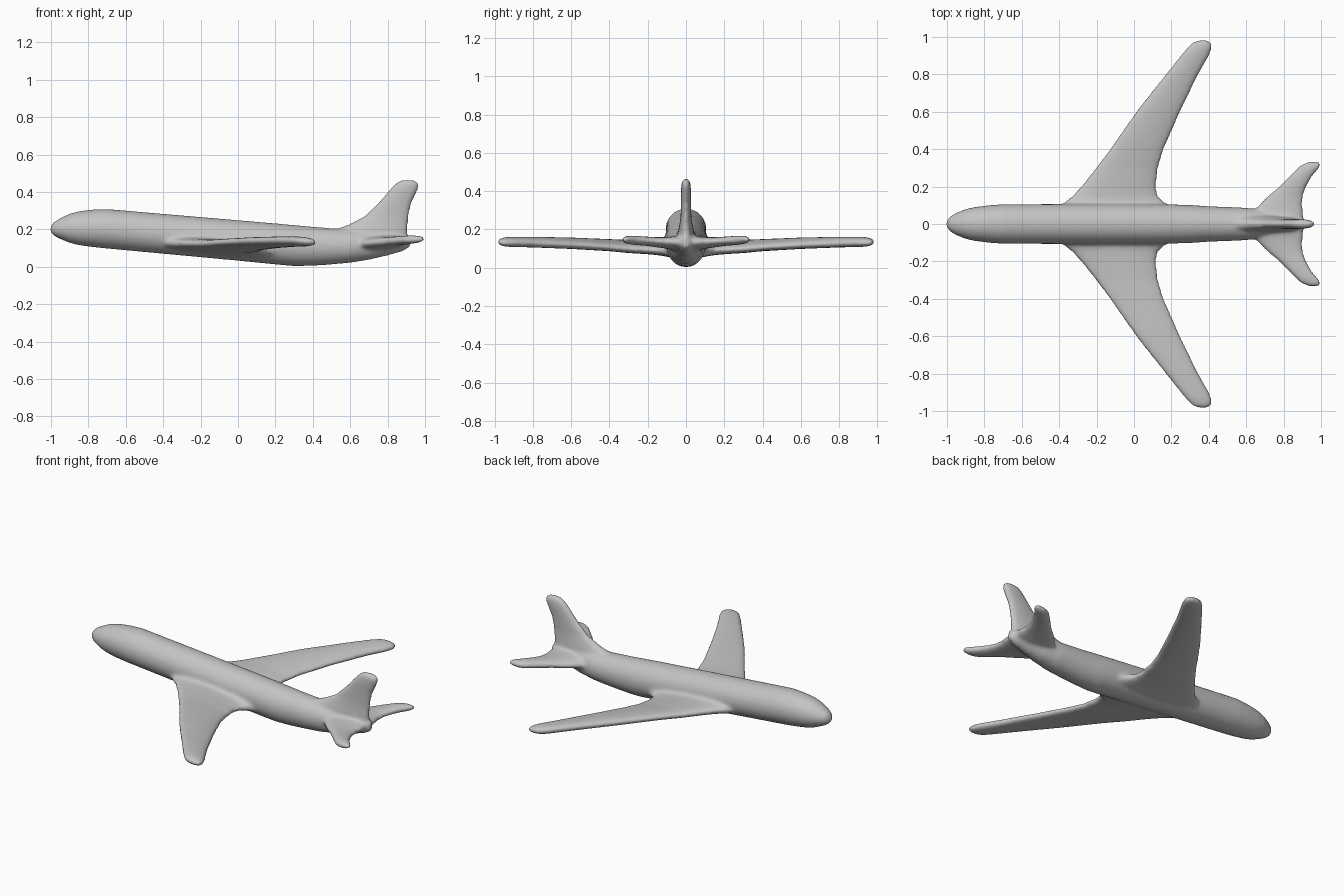
import bpy
import bmesh
import math
from mathutils import Vector

cube = bpy.data.objects.get("Cube")
if cube:
    bpy.data.objects.remove(cube, do_unlink=True)

SIDES = 32
bm = bmesh.new()


def loft(sections, fullness=1.0):
    """Skin closed oval rings; each section is (centre, half axis u, half axis v)."""
    rings = []
    for centre, u, v in sections:
        ring = []
        for i in range(SIDES):
            a = 2 * math.pi * i / SIDES
            s = math.copysign(abs(math.sin(a)) ** fullness, math.sin(a))
            ring.append(bm.verts.new(Vector(centre) + Vector(u) * math.cos(a) + Vector(v) * s))
        rings.append(ring)
    for a, b in zip(rings, rings[1:]):
        for i in range(SIDES):
            j = (i + 1) % SIDES
            bm.faces.new((a[i], a[j], b[j], b[i]))
    bm.faces.new(rings[0])
    bm.faces.new(rings[-1])


def flat_surface(stations, side, slope):
    """Wing-like part; each station is (y, leading x, trailing x, centre z, half thickness)."""
    loft([(((le + te) / 2, side * y, z),
           ((te - le) / 2, 0, slope * (te - le) / 2),
           (0, 0, t)) for y, le, te, z, t in stations], 0.8)


# Fuselage: x, bottom z, top z, half width
fuselage = [
    (-1.003, .185, .215, .015), (-.985, .165, .24, .04), (-.95, .148, .26, .06),
    (-.90, .127, .284, .080), (-.85, .115, .297, .091), (-.78, .105, .306, .100),
    (-.70, .097, .309, .106), (-.40, .069, .283, .107), (0, .032, .249, .107),
    (.20, .012, .232, .105), (.30, .003, .223, .102), (.40, .005, .214, .095),
    (.50, .012, .206, .091), (.60, .021, .199, .087), (.70, .037, .192, .073),
    (.80, .060, .186, .052), (.88, .082, .178, .038), (.92, .105, .160, .020),
]
loft([((x, 0, (lo + hi) / 2), (0, w, 0), (0, 0, (hi - lo) / 2)) for x, lo, hi, w in fuselage])

# Swept wings with a flared root
wing = [
    (.0, -.42, .22, .110, .050), (.09, -.41, .21, .108, .046),
    (.115, -.375, .165, .108, .041), (.15, -.33, .128, .108, .037),
    (.20, -.285, .118, .109, .034), (.30, -.205, .130, .111, .031),
    (.40, -.130, .160, .118, .029), (.60, .010, .248, .128, .028),
    (.80, .168, .345, .134, .027), (.90, .248, .402, .135, .026),
    (.945, .285, .420, .135, .024), (.970, .310, .415, .135, .018),
    (.982, .340, .395, .135, .010),
]

# Horizontal tail
tailplane = [
    (.0, .61, .905, .128, .040), (.06, .635, .905, .128, .036),
    (.10, .665, .900, .130, .030), (.15, .715, .903, .133, .026),
    (.20, .775, .922, .138, .024), (.25, .825, .950, .142, .024),
    (.29, .865, .982, .145, .023), (.315, .890, 1.003, .146, .020),
    (.333, .930, .990, .146, .011),
]
for side in (1, -1):
    flat_surface(wing, side, -.08)
    flat_surface(tailplane, side, .05)

# Upright fin: z, leading x, trailing x, half thickness
fin = [
    (.14, .50, .905, .045), (.20, .52, .908, .040), (.225, .59, .909, .034),
    (.27, .675, .912, .028), (.34, .748, .928, .026), (.40, .800, .957, .026),
    (.435, .832, .970, .025), (.452, .850, .962, .020), (.465, .875, .940, .010),
]
loft([(((le + te) / 2, 0, z), ((te - le) / 2, 0, 0), (0, t, 0)) for z, le, te, t in fin], 0.8)

bmesh.ops.recalc_face_normals(bm, faces=bm.faces)
mesh = bpy.data.meshes.new("airplane_body")
bm.to_mesh(mesh)
bm.free()
plane = bpy.data.objects.new("airplane_body", mesh)
bpy.context.collection.objects.link(plane)

# Single plain grey finish
grey = bpy.data.materials.new("plain_grey")
grey.use_nodes = True
colour = (.55, .55, .55, 1)
grey.diffuse_color = colour
grey.node_tree.nodes["Principled BSDF"].inputs["Base Color"].default_value = colour
mesh.materials.append(grey)

# Fuse the parts into one soft skin with blended joints
fuse = plane.modifiers.new("fuse", 'REMESH')
fuse.mode = 'VOXEL'
fuse.voxel_size = .01
fuse.use_smooth_shade = True
soften = plane.modifiers.new("soften", 'SMOOTH')
soften.factor = .5
soften.iterations = 10
